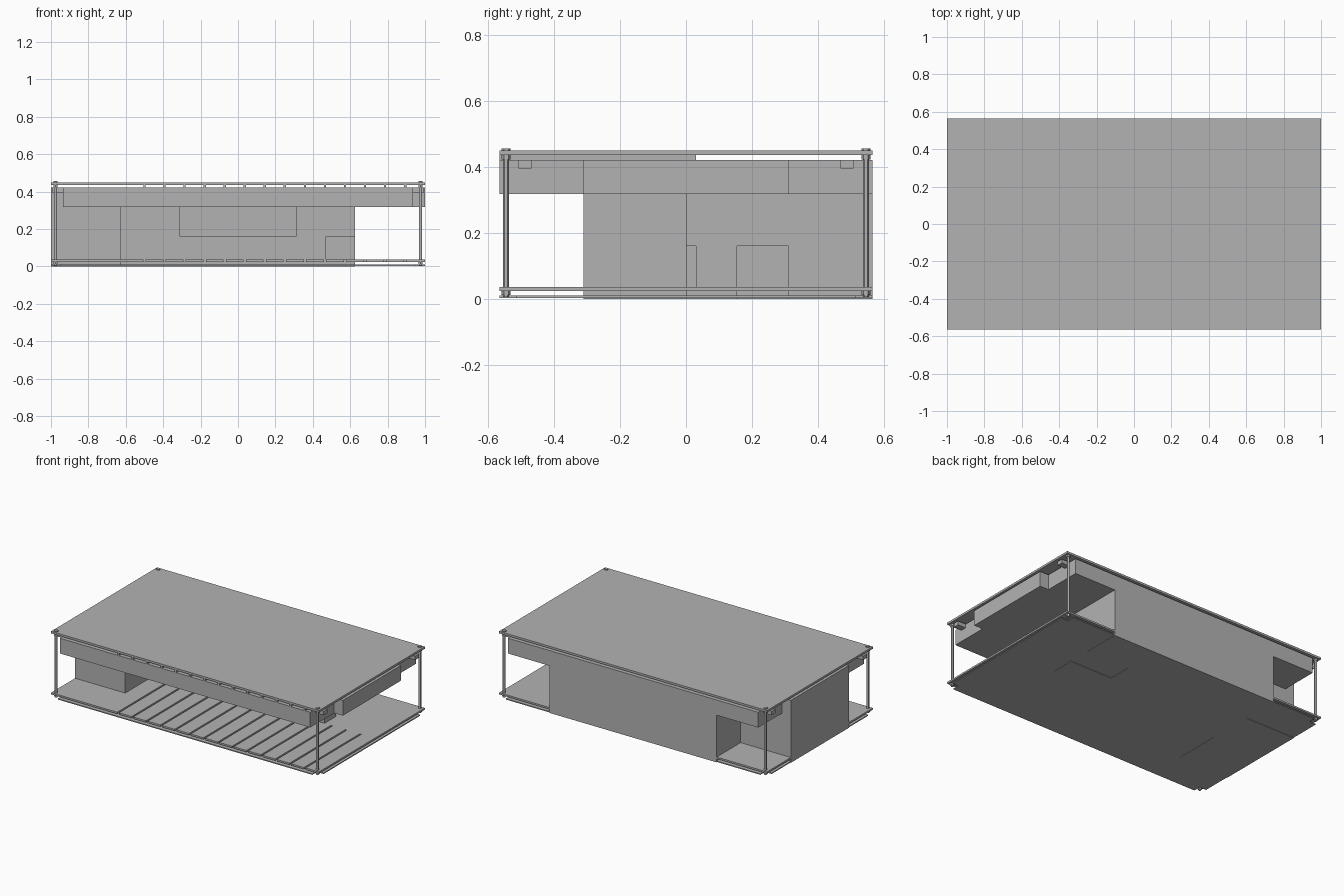
import bpy
import bmesh

if "Cube" in bpy.data.objects:
    bpy.data.objects.remove(bpy.data.objects["Cube"], do_unlink=True)

grey = bpy.data.materials.new("card_grey")
grey.use_nodes = True
colour = (0.45, 0.45, 0.45, 1)
grey.diffuse_color = colour
grey.node_tree.nodes["Principled BSDF"].inputs["Base Color"].default_value = colour

W, D = 1.0, 0.565          # half width and half depth
A, B, C = 0.625, 0.31, 0.155   # plan grid of the rooms
FLOOR, SILL, CEIL = 0.036, 0.16, 0.318


def prism(name, outline, z0, z1):
    """Extrude a plan outline between two heights."""
    bm = bmesh.new()
    face = bm.faces.new([bm.verts.new((x, y, z0)) for x, y in outline])
    up = bmesh.ops.extrude_face_region(bm, geom=[face])["geom"]
    verts = [v for v in up if isinstance(v, bmesh.types.BMVert)]
    bmesh.ops.translate(bm, verts=verts, vec=(0, 0, z1 - z0))
    bmesh.ops.recalc_face_normals(bm, faces=bm.faces)
    mesh = bpy.data.meshes.new(name)
    bm.to_mesh(mesh)
    bm.free()
    mesh.materials.append(grey)
    obj = bpy.data.objects.new(name, mesh)
    bpy.context.collection.objects.link(obj)
    return obj


def box(name, x0, x1, y0, y1, z0, z1):
    return prism(name, [(x0, y0), (x1, y0), (x1, y1), (x0, y1)], z0, z1)


def rod(name, x, y, r, z0, z1, sides=12):
    bpy.ops.mesh.primitive_cylinder_add(vertices=sides, radius=r, depth=z1 - z0,
                                        location=(x, y, (z0 + z1) / 2))
    obj = bpy.context.object
    obj.name = name
    obj.data.materials.append(grey)
    bpy.ops.object.shade_smooth_by_angle()


# Rooms: one plan, with recesses that change by storey
west = [(-A, D), (-A, B), (-W, B), (-W, -B), (-A, -B), (-A, 0)]
side_niche = [(A, C), (B, C), (B, B), (A, B)]
corner_niche = [(0.47, 0), (0.47, 0.03), (A, 0.03)]
window = [(-B, 0), (-B, C), (B, C), (B, 0)]
prism("room_base", west + [(A, 0)] + side_niche + [(A, D)], 0, FLOOR)
prism("room_lower", west + corner_niche + side_niche + [(A, D)], FLOOR, SILL)
prism("room_upper", west + window + [(A, 0), (A, D)], SILL, CEIL)

# Ceiling band with stepped corners around the posts
e = 0.935
prism("ceiling_band", [(-e, -D), (e, -D), (e, -B), (W, -B), (W, B), (e, B),
                       (e, D), (-e, D), (-e, B), (-W, B), (-W, -B), (-e, -B)],
      CEIL, 0.421)

# Roof and the slotted floor, with ribs above the slots
box("roof", -W, W, -D, D, 0.436, 0.45)
slots = [-0.5 + 0.1072 * i for i in range(14)]
half, end = 0.006, 0.03
floor = [(-W, D), (-W, -D)]
for s in slots:
    floor += [(s - half, -D), (s - half, end), (s + half, end), (s + half, -D)]
    box("roof_rib", s - half, s + half, -D, end, 0.421, 0.436)
prism("floor", floor + [(W, -D), (W, D)], 0.0245, FLOOR)

# Thin base sheet with notched corners
nx, ny = 0.95, 0.515
prism("base_sheet", [(-nx, -D), (nx, -D), (nx, -ny), (W, -ny), (W, ny), (nx, ny),
                     (nx, D), (-nx, D), (-nx, ny), (-W, ny), (-W, -ny), (-nx, -ny)],
      0.003, 0.01)

# Corner posts, fasteners and tabs
for sx in (-1, 1):
    for sy in (-1, 1):
        x, y = sx * 0.976, sy * 0.545
        rod("post", x, y, 0.009, 0.006, 0.45)
        for z0, z1 in ((0.45, 0.456), (0.422, 0.436), (0.012, 0.0245)):
            rod("fastener", x, y, 0.0135, z0, z1, 6)
        xs = sorted((sx * e, sx * 0.995))
        ys = sorted((sy * 0.468, sy * 0.508))
        box("corner_tab", *xs, *ys, 0.395, 0.421)
